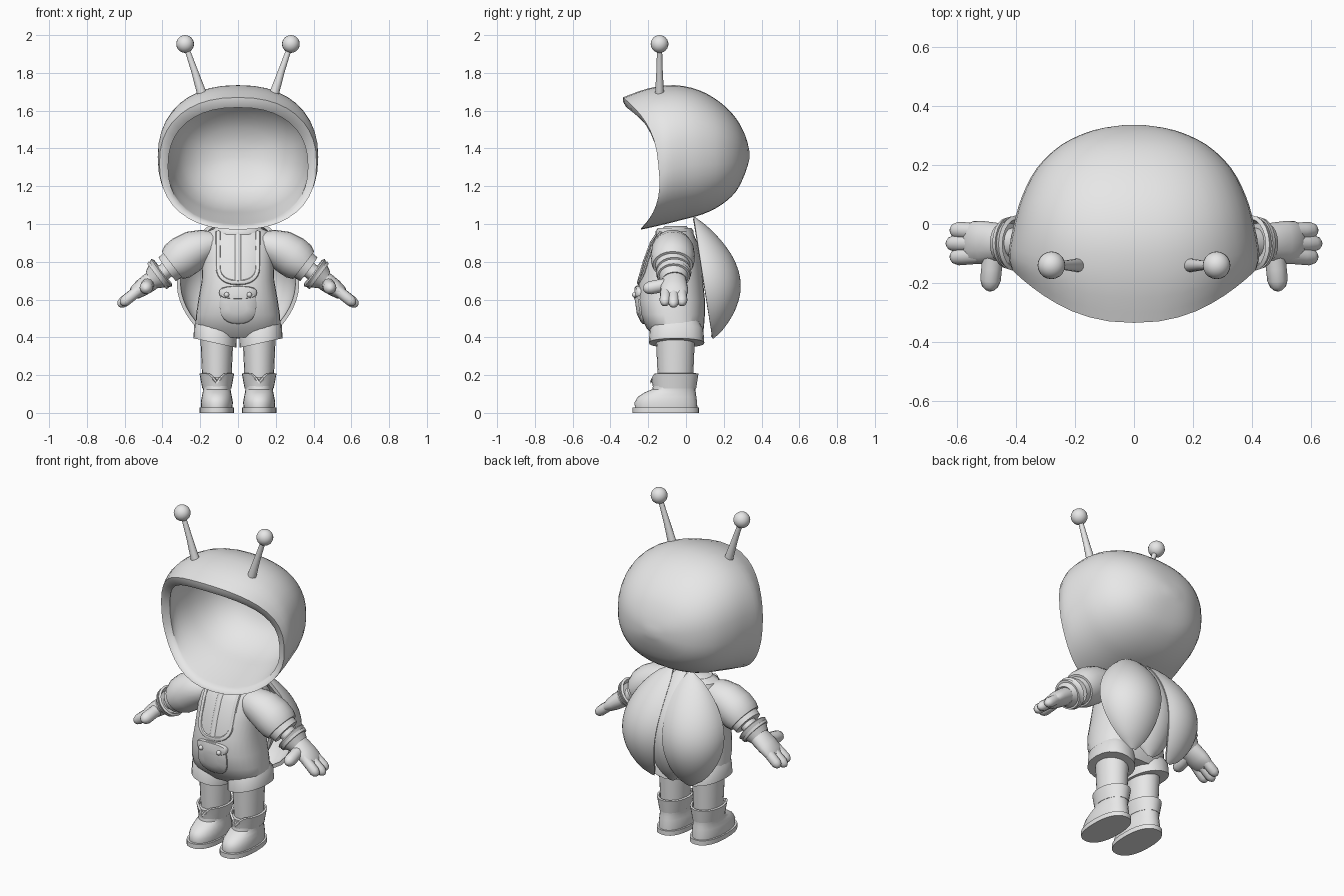
import bpy, bmesh, math
from mathutils import Vector as V

cube = bpy.data.objects.get("Cube")
if cube:
    bpy.data.objects.remove(cube, do_unlink=True)

X, Y, Z = V((1, 0, 0)), V((0, 1, 0)), V((0, 0, 1))
GREY = (0.8, 0.8, 0.8, 1)
grey = bpy.data.materials.new("plain_grey")
grey.use_nodes = True
grey.diffuse_color = GREY
for node in grey.node_tree.nodes:
    if node.type == 'BSDF_PRINCIPLED':
        node.inputs["Base Color"].default_value = GREY


def finish(name, bm, mirror=False, wall=0, angle=40):
    """Turn a bmesh into a shaded object, optionally walled and mirrored."""
    bmesh.ops.recalc_face_normals(bm, faces=bm.faces)
    mesh = bpy.data.meshes.new(name)
    bm.to_mesh(mesh)
    bm.free()
    mesh.materials.append(grey)
    obj = bpy.data.objects.new(name, mesh)
    bpy.context.collection.objects.link(obj)
    bpy.ops.object.select_all(action='DESELECT')
    obj.select_set(True)
    bpy.context.view_layer.objects.active = obj
    if wall:
        mod = obj.modifiers.new("wall", 'SOLIDIFY')
        mod.thickness, mod.offset = wall, -1
        bpy.ops.object.modifier_apply(modifier="wall")
    bpy.ops.object.shade_smooth_by_angle(angle=math.radians(angle))
    if mirror:
        obj.modifiers.new("mirror", 'MIRROR').use_mirror_merge = False


def loft(name, rings, caps=(True, True), closed=True, **kw):
    """Skin a list of point rings."""
    bm = bmesh.new()
    rows = [[bm.verts.new(p) for p in ring] for ring in rings]
    n = len(rows[0])
    for a, b in zip(rows, rows[1:]):
        for i in range(n if closed else n - 1):
            j = (i + 1) % n
            bm.faces.new((a[i], a[j], b[j], b[i]))
    for row, cap in zip((rows[0], rows[-1]), caps):
        if cap:
            bm.faces.new(row)
    finish(name, bm, **kw)


def spow(v, e):
    return math.copysign(abs(v) ** e, v)


def smooth(rows, steps=3):
    """Catmull-Rom subdivision of a table of profile rows."""
    out = []
    for i in range(len(rows) - 1):
        a, b, c, d = (rows[min(max(i + k, 0), len(rows) - 1)] for k in (-1, 0, 1, 2))
        for s in range(steps):
            t = s / steps
            out.append([q + t / 2 * (r - p + t * (2 * p - 5 * q + 4 * r - s4
                        + t * (3 * (q - r) + s4 - p))) for p, q, r, s4 in zip(a, b, c, d)])
    return out + [list(rows[-1])]


def ell(c, a, b, n=24, e=1.0):
    """Superellipse ring around c with half axes a and b."""
    ts = [2 * math.pi * i / n for i in range(n)]
    return [V(c) + a * spow(math.cos(t), e) + b * spow(math.sin(t), e) for t in ts]


def tube(name, stations, n=16, **kw):
    """Loft along a path of (x, y, z, radius across, radius along y)."""
    pts = [V(s[:3]) for s in stations]
    rings = []
    for i, s in enumerate(stations):
        d = (pts[min(i + 1, len(pts) - 1)] - pts[max(i - 1, 0)]).normalized()
        across = d.cross(Y if abs(d.y) < 0.8 else X).normalized()
        rings.append(ell(pts[i], across * s[3], across.cross(d) * s[4], n))
    loft(name, rings, **kw)


def capsule(name, p, q, r, **kw):
    """Rounded finger from p to q."""
    p, q = V(p), V(q)
    steps = ((0, 1), (0.5, 1), (0.76, 1), (0.9, 0.78), (0.97, 0.45), (1, 0.12))
    tube(name, [(*p.lerp(q, t), r * k, r * k) for t, k in steps], n=12, **kw)


def ball(name, c, r, **kw):
    bm = bmesh.new()
    bmesh.ops.create_uvsphere(bm, u_segments=20, v_segments=12, radius=r)
    bmesh.ops.translate(bm, verts=bm.verts, vec=c)
    finish(name, bm, **kw)


# Helmet: hollow shell with a bevelled rim, rings from the rim to the back
helmet = smooth([  # top y, top z, bottom y, bottom z, half width, side y
    (-.335, 1.67, -.24, .97, .416, -.147), (-.2, 1.718, -.14, .992, .425, -.1),
    (-.06, 1.735, -.02, 1.022, .408, -.005), (.07, 1.708, .09, 1.052, .381, .09),
    (.18, 1.645, .185, 1.1, .329, .19), (.265, 1.56, .265, 1.172, .244, .27),
    (.315, 1.465, .313, 1.268, .137, .318), (.336, 1.385, .336, 1.345, .03, .336)])


def helmet_ring(row, scale=1, dz=0, dy=0):
    yt, zt, yb, zb, w, ys = row
    ring = []
    for i in range(40):
        t = 2 * math.pi * i / 40
        s = math.sin(t)
        y = ys + (yt - yb) / 2 * s + ((yt + yb) / 2 - ys) * abs(s) ** 2.4
        z = (zt + zb) / 2 + (zt - zb) / 2 * scale * spow(s, .87)
        ring.append(V((w * scale * spow(math.cos(t), .87), y + dy, z + dz)))
    return ring


last = len(helmet) - 1
loft("helmet", [helmet_ring(r) for r in reversed(helmet)]
     + [helmet_ring(helmet[0], .95, -.008, .003)]
     + [helmet_ring(r, .89 + .015 * i / last, -.015 * (1 - i / last), .02 - .058 * i / last)
        for i, r in enumerate(helmet)])

# Antennae
tube("antenna_stem", [(.188, -.14, 1.68, .026, .024), (.23, -.14, 1.81, .018, .017),
                      (.275, -.14, 1.94, .013, .013)], mirror=True)
ball("antenna_ball", (.28, -.14, 1.953), .047, mirror=True)

# Torso
torso = [  # z, half width, front y, back y
    (.4, .18, -.16, .07), (.45, .226, -.21, .095), (.52, .222, -.244, .1),
    (.6, .21, -.258, .1), (.7, .192, -.25, .09), (.8, .188, -.222, .08),
    (.9, .188, -.185, .06), (.96, .165, -.145, .035), (.99, .09, -.11, .0)]
loft("overalls_torso", [ell((0, (f + b) / 2, z), X * w, Y * (b - f) / 2, 32, .85)
                        for z, w, f, b in torso])


def front_y(x, z):
    """Depth of the torso's front surface."""
    for p, q in zip(torso, torso[1:]):
        if p[0] <= z <= q[0]:
            k = (z - p[0]) / (q[0] - p[0])
            w, f, b = (u + (v - u) * k for u, v in zip(p[1:], q[1:]))
            side = min(1, abs(x / w)) ** (2 / .85)
            return (f + b) / 2 - (b - f) / 2 * (1 - side) ** (.85 / 2)


def patch(name, z, rx, rz, e, out):
    """Padded panel that follows the belly."""
    rings = []
    for off, k in ((-.03, 1), (out * .6, 1), (out, .93), (out + .002, .5)):
        ring = ell((0, 0, z), X * rx * k, Z * rz * k, 24, e)
        rings.append([p + Y * (front_y(p.x, p.z) - off) for p in ring])
    loft(name, rings)


# Bib edging and shirt placket
arc = [(.105 * spow(math.cos(t), .8), .78 + .09 * spow(math.sin(t), .8))
       for t in [math.pi * (1 + i / 12) for i in range(13)]]
sides = [.96, .92, .88, .83]
path = [(-.105, z) for z in sides] + arc + [(.105, z) for z in reversed(sides)]
tube("bib_edge", [(x, front_y(x, z), z, .013, .009) for x, z in path], n=8)
tube("shirt_placket", [(0, front_y(0, z), z, .016, .007)
                       for z in (.7, .75, .8, .85, .9, .96)], n=8)
loft("collar", [ell((0, -.06, z), X * r, Y * r * .72, 28)
                for z, r in ((.945, .14), (.962, .14), (.98, .122))])

# Belly pocket with flap and buttons
patch("pocket", .573, .098, .102, .8, .014)
patch("pocket_flap", .637, .1, .034, .7, .018)
ball("pocket_button", (.06, front_y(.06, .625) - .02, .625), .014, mirror=True)

# Shorts legs with slanted hems
shorts = [(.112, .5, .08, .11), (.12, .44, .112, .142), (.122, .37, .114, .147)]
loft("shorts_leg", [[p + Z * .22 * (p.x - cx) for p in
                     ell((cx, -.05, z), X * rx, Y * ry, 20, .9)]
                    for cx, z, rx, ry in shorts], mirror=True)

# Legs and boots
loft("leg", [ell((.112, -.056, z), X * r, Y * (r + .016), 20)
             for z, r in ((.17, .077), (.3, .083), (.42, .088))], mirror=True)
boot = [  # z, centre y, half width, half length
    (.025, -.105, .082, .165), (.055, -.107, .085, .166), (.085, -.1, .08, .155),
    (.108, -.084, .075, .136), (.125, -.064, .073, .114), (.16, -.06, .075, .112),
    (.19, -.06, .078, .114)]
loft("boot", [ell((.112, cy, z), X * rx, Y * ry, 24, .92)
              for z, cy, rx, ry in boot], mirror=True)
loft("boot_sole", [ell((.112, -.107, z), X * .091, Y * .176, 28, .85)
                   for z in (0, .028)], mirror=True)
cuff = []
for k in range(4):
    ring = ell((.112, -.06, .13 + .026 * k), X * (.077 + .005 * k), Y * (.114 + .004 * k))
    cuff.append([p - Z * .018 * k * max(0, (-p.y - .06) / .126) ** 25 for p in ring])
loft("boot_cuff", cuff, caps=(False, False), wall=.012, mirror=True)

# Sleeves, wrists and gloves
tube("sleeve", [(.11, -.065, .9, .06, .075), (.17, -.07, .885, .088, .1),
                (.23, -.07, .862, .106, .113), (.285, -.07, .83, .111, .117),
                (.322, -.07, .802, .107, .115), (.348, -.07, .782, .092, .106)],
     n=20, mirror=True)
tube("sleeve_band", [(.34, -.07, .786, .082, .094), (.374, -.068, .761, .078, .088)],
     n=20, mirror=True)
tube("wrist", [(.36, -.066, .77, .045, .05), (.46, -.062, .695, .04, .05)], mirror=True)
tube("glove_cuff", [(.404, -.065, .742, .092, .094), (.424, -.064, .727, .076, .08),
                    (.456, -.062, .703, .054, .064)], n=20, caps=(False, False),
     wall=.014, mirror=True)
tube("glove_cuff_rim", [(.418, -.065, .732, .088, .09), (.43, -.065, .723, .084, .086)],
     n=20, mirror=True)
tube("glove_palm", [(.43, -.062, .718, .048, .06), (.47, -.062, .69, .05, .067),
                    (.51, -.063, .662, .046, .073), (.545, -.063, .636, .037, .073),
                    (.568, -.063, .62, .02, .06)], mirror=True)
for name, y, reach in (("index", -.113, 0), ("middle", -.066, .014), ("little", -.02, 0)):
    capsule("glove_%s_finger" % name, (.52, -.063 + (y + .063) * .85, .655),
            (.62 + reach, y, .574 - reach * .6), .029, mirror=True)
capsule("glove_thumb", (.475, -.07, .685), (.49, -.228, .655), .035, mirror=True)


def dome(cx, hw, depth, span, count=17):
    """Bulging shell rows; cx gives the centre from drop and swell."""
    rows = []
    for i in range(count):
        u = .006 + .988 * i / (count - 1)
        swell = math.sin(math.pi * u)
        c, w = cx(u, swell), hw * swell ** .6
        angles = [math.radians(span * j / 14) for j in range(15)]
        rows.append([V((c + w * math.cos(a), .04 + .1 * u
                        + depth * swell ** .8 * math.sin(a), 1.04 - .65 * u))
                     for a in angles])
    return rows


# Wing cases with lifted inner edges, over a rounded abdomen
loft("wing_case", dome(lambda u, s: .06 + .06 * u + .03 * s, .203, .197, 119),
     caps=(False, False), closed=False, wall=.02, mirror=True)
loft("abdomen", dome(lambda u, s: 0, .17, .165, 180), caps=(False, False),
     closed=False, wall=.018)
